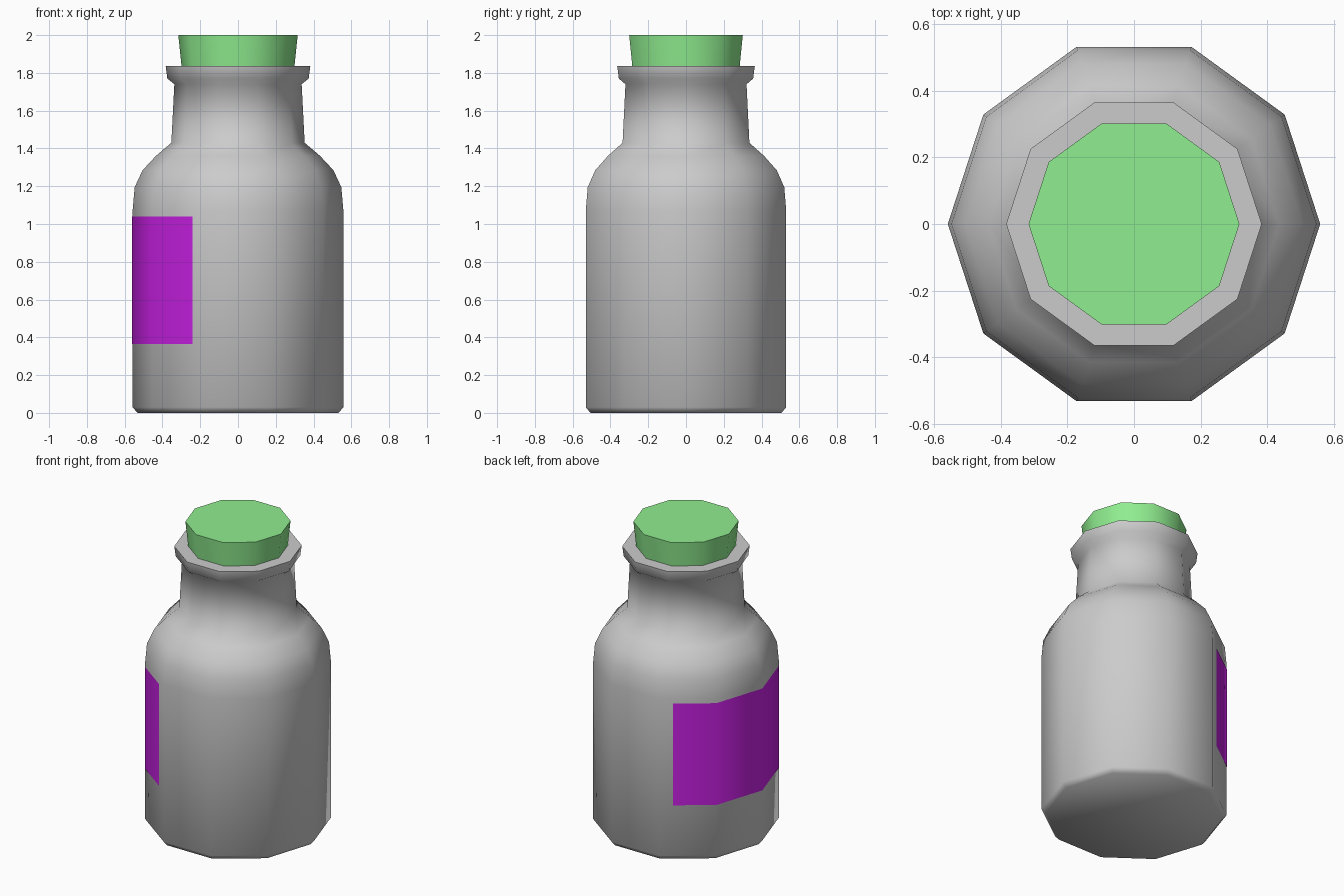
import bpy, bmesh, math

if "Cube" in bpy.data.objects:
    bpy.data.objects.remove(bpy.data.objects["Cube"])

SIDES = 10
R = 0.558


def ring_point(r, i, z):
    a = 2 * math.pi * i / SIDES
    return (r * math.cos(a), r * math.sin(a), z)


def finish(name, bm, color=None):
    mesh = bpy.data.meshes.new(name)
    bm.to_mesh(mesh)
    bm.free()
    obj = bpy.data.objects.new(name, mesh)
    bpy.context.collection.objects.link(obj)
    if color:
        mat = bpy.data.materials.new(name + "_colour")
        mat.diffuse_color = (*color, 1)
        mat.use_nodes = True
        mat.node_tree.nodes["Principled BSDF"].inputs["Base Color"].default_value = mat.diffuse_color
        mesh.materials.append(mat)
    bpy.ops.object.select_all(action='DESELECT')
    obj.select_set(True)
    bpy.context.view_layer.objects.active = obj
    bpy.ops.object.shade_smooth_by_angle(angle=math.radians(60))
    return obj


def lathe(name, profile, color=None):
    """Ten-sided turned solid, capped at both ends."""
    bm = bmesh.new()
    rings = [[bm.verts.new(ring_point(r, i, z)) for i in range(SIDES)]
             for r, z in profile]
    for low, high in zip(rings, rings[1:]):
        for i in range(SIDES):
            j = (i + 1) % SIDES
            bm.faces.new((low[i], low[j], high[j], high[i]))
    bm.faces.new(rings[0][::-1])
    bm.faces.new(rings[-1])
    return finish(name, bm, color)


# Bottle: body, rounded shoulder, neck and flared lip
lathe("bottle", [(0.532, 0), (0.558, 0.03), (R, 1.07), (0.547, 1.195),
                 (0.505, 1.285), (0.435, 1.36), (0.353, 1.43), (0.337, 1.74),
                 (0.374, 1.77), (0.383, 1.837)])

# Tapered stopper, seated in the neck
lathe("stopper", [(0.285, 1.70), (0.316, 2.0)], (0.28, 0.85, 0.28))

# Label wrapped around the left side, ending part-way across two facets
bm = bmesh.new()
LR = R + 0.002
corners = [ring_point(LR, i, 0) for i in range(3, 8)]


def mix(a, b, t):
    return tuple(p + (q - p) * t for p, q in zip(a, b))


path = ([mix(corners[1], corners[0], 0.755)] + corners[1:4]
        + [mix(corners[3], corners[4], 0.755)])
low = [bm.verts.new((x, y, 0.365)) for x, y, _ in path]
high = [bm.verts.new((x, y, 1.04)) for x, y, _ in path]
for i in range(len(path) - 1):
    bm.faces.new((low[i], low[i + 1], high[i + 1], high[i]))
finish("label", bm, (0.6, 0.015, 0.8))
